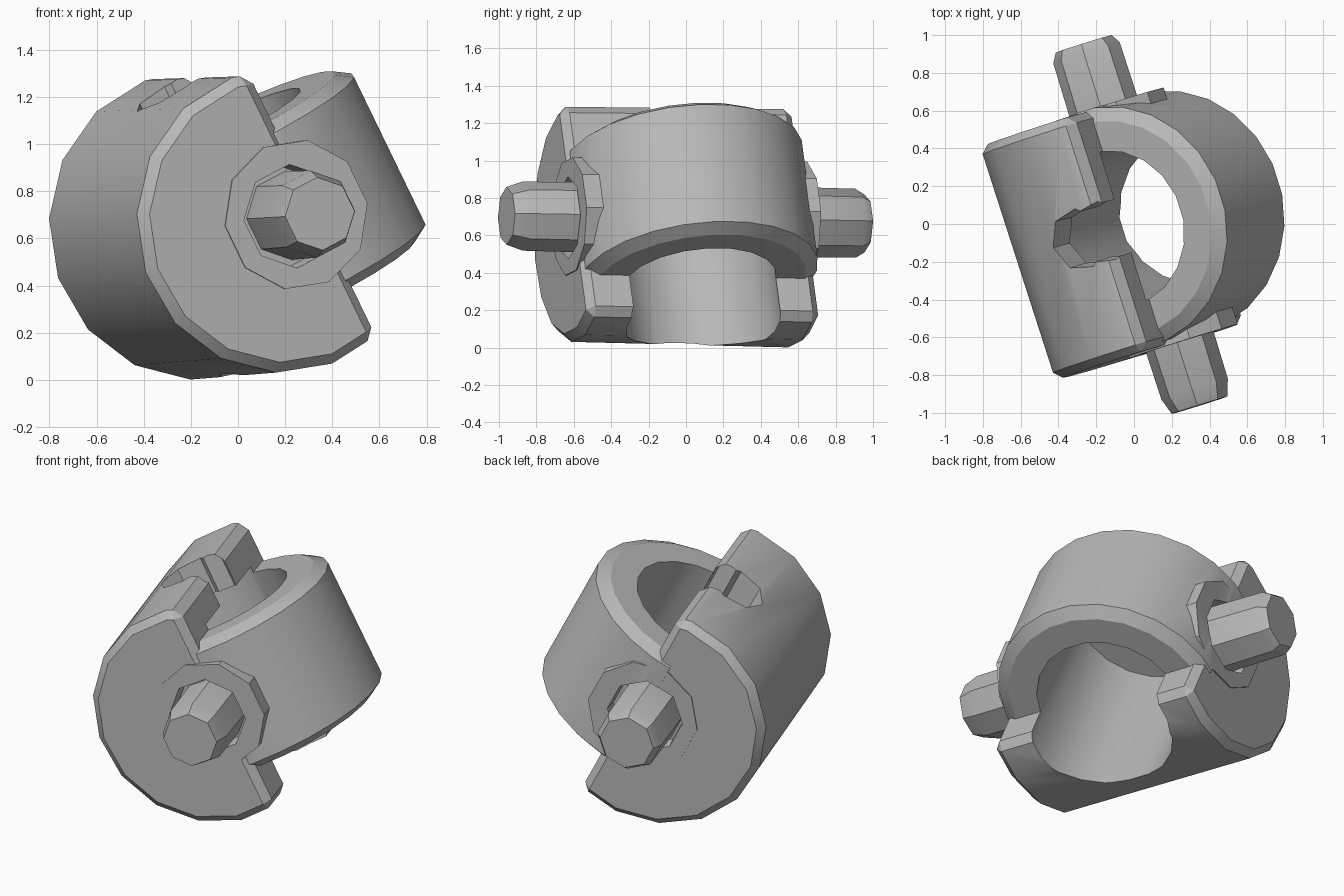
import bpy, bmesh, math
from mathutils import Matrix

cube = bpy.data.objects.get("Cube")
if cube:
    bpy.data.objects.remove(cube, do_unlink=True)

steel = bpy.data.materials.new("plain grey")
steel.use_nodes = True
GREY = (0.48, 0.48, 0.48, 1)
steel.diffuse_color = GREY
steel.node_tree.nodes["Principled BSDF"].inputs["Base Color"].default_value = GREY

# Whole assembly leans back and is turned on the ground
PLACE = (Matrix.Translation((0, 0, 0.665)) @ Matrix.Rotation(math.radians(-1), 4, 'X')
         @ Matrix.Rotation(math.radians(17.4), 4, 'Z') @ Matrix.Rotation(math.radians(-27), 4, 'Y'))
ALONG_Y = Matrix.Rotation(math.radians(-90), 4, 'X')


def lathe(name, profile, sides, x=0, along_y=False, cut=None, keep_below=True, phase=0.5):
    """Closed round solid from (radius, height) pairs, optionally cut across x."""
    bm = bmesh.new()
    rings = []
    for r, h in profile:
        rings.append([bm.verts.new((r * math.cos(t), r * math.sin(t), h))
                      for t in (2 * math.pi * (i + phase) / sides for i in range(sides))])
    for low, high in zip(rings, rings[1:]):
        for i in range(sides):
            j = (i + 1) % sides
            bm.faces.new((low[i], low[j], high[j], high[i]))
    bm.faces.new(rings[0][::-1])
    bm.faces.new(rings[-1])
    if along_y:
        bm.transform(ALONG_Y)
    bm.transform(Matrix.Translation((x, 0, 0)))
    if cut is not None:
        res = bmesh.ops.bisect_plane(bm, geom=bm.verts[:] + bm.edges[:] + bm.faces[:],
                                     plane_co=(cut, 0, 0), plane_no=(1, 0, 0),
                                     clear_outer=keep_below, clear_inner=not keep_below)
        edges = [e for e in res["geom_cut"] if isinstance(e, bmesh.types.BMEdge)]
        bmesh.ops.contextual_create(bm, geom=edges)
    bmesh.ops.recalc_face_normals(bm, faces=bm.faces)
    mesh = bpy.data.meshes.new(name)
    bm.to_mesh(mesh)
    bm.free()
    mesh.materials.append(steel)
    obj = bpy.data.objects.new(name, mesh)
    bpy.context.collection.objects.link(obj)
    return obj


def finish(obj):
    obj.matrix_world = PLACE
    bpy.ops.object.select_all(action='DESELECT')
    obj.select_set(True)
    bpy.context.view_layer.objects.active = obj
    bpy.ops.object.shade_smooth_by_angle(angle=math.radians(30))


# Cradle: sideways drum sliced flat on its open side, with softened edges
housing = lathe("housing", [(0.645, -0.665), (0.655, 0.635)], 16, along_y=True, cut=0.15, phase=0.3)
bevel = housing.modifiers.new("bevel", 'BEVEL')
bevel.width = 0.042
bevel.segments = 1
bevel.limit_method = 'ANGLE'
bevel.angle_limit = math.radians(40)

# Upright half ring and flat bosses merged with the cradle
ring = lathe("ring", [(0.58, -0.395), (0.65, -0.35), (0.65, 0.35), (0.58, 0.395)],
             24, x=0.07, cut=0.05, keep_below=False)
front_boss = lathe("front_boss", [(0.32, -0.672), (0.32, -0.47)], 10, x=0.055, along_y=True)
back_boss = lathe("back_boss", [(0.32, 0.47), (0.32, 0.642)], 10, x=0.055, along_y=True)

# Main bore, narrow upper notch and pin recesses
bore = lathe("bore_cutter", [(0.42, -1), (0.42, 0.43)], 20, x=0.07)
notch = lathe("notch_cutter", [(0.16, 0.3), (0.17, 1)], 7, x=-0.02)
notch_mouth = lathe("notch_mouth_cutter", [(0.16, 0.3), (0.17, 1)], 7, x=0.1)
front_recess = lathe("front_recess_cutter", [(0.235, -0.8), (0.21, -0.58)], 8, x=0.04, along_y=True)
back_recess = lathe("back_recess_cutter", [(0.21, 0.56), (0.235, 0.8)], 8, x=0.04, along_y=True)

helpers = [(ring, 'UNION'), (front_boss, 'UNION'), (back_boss, 'UNION'),
           (bore, 'DIFFERENCE'), (notch, 'DIFFERENCE'), (notch_mouth, 'DIFFERENCE'),
           (front_recess, 'DIFFERENCE'), (back_recess, 'DIFFERENCE')]
for helper, operation in helpers:
    helper.hide_render = True
    mod = housing.modifiers.new(helper.name, 'BOOLEAN')
    mod.operation = operation
    mod.solver = 'EXACT'
    mod.object = helper

# Bake the modifiers and drop the helpers
graph = bpy.context.evaluated_depsgraph_get()
baked = bpy.data.meshes.new_from_object(housing.evaluated_get(graph))
housing.modifiers.clear()
housing.data = baked
for helper, _ in helpers:
    bpy.data.objects.remove(helper, do_unlink=True)
finish(housing)

# Pin stubs on both ends
front_pin = lathe("front_pin", [(0.155, -1.02), (0.185, -0.93), (0.19, -0.47)], 8, x=0.05, along_y=True)
back_pin = lathe("back_pin", [(0.19, 0.47), (0.185, 0.94), (0.155, 0.99)], 8, x=0.035, along_y=True)
finish(front_pin)
finish(back_pin)
